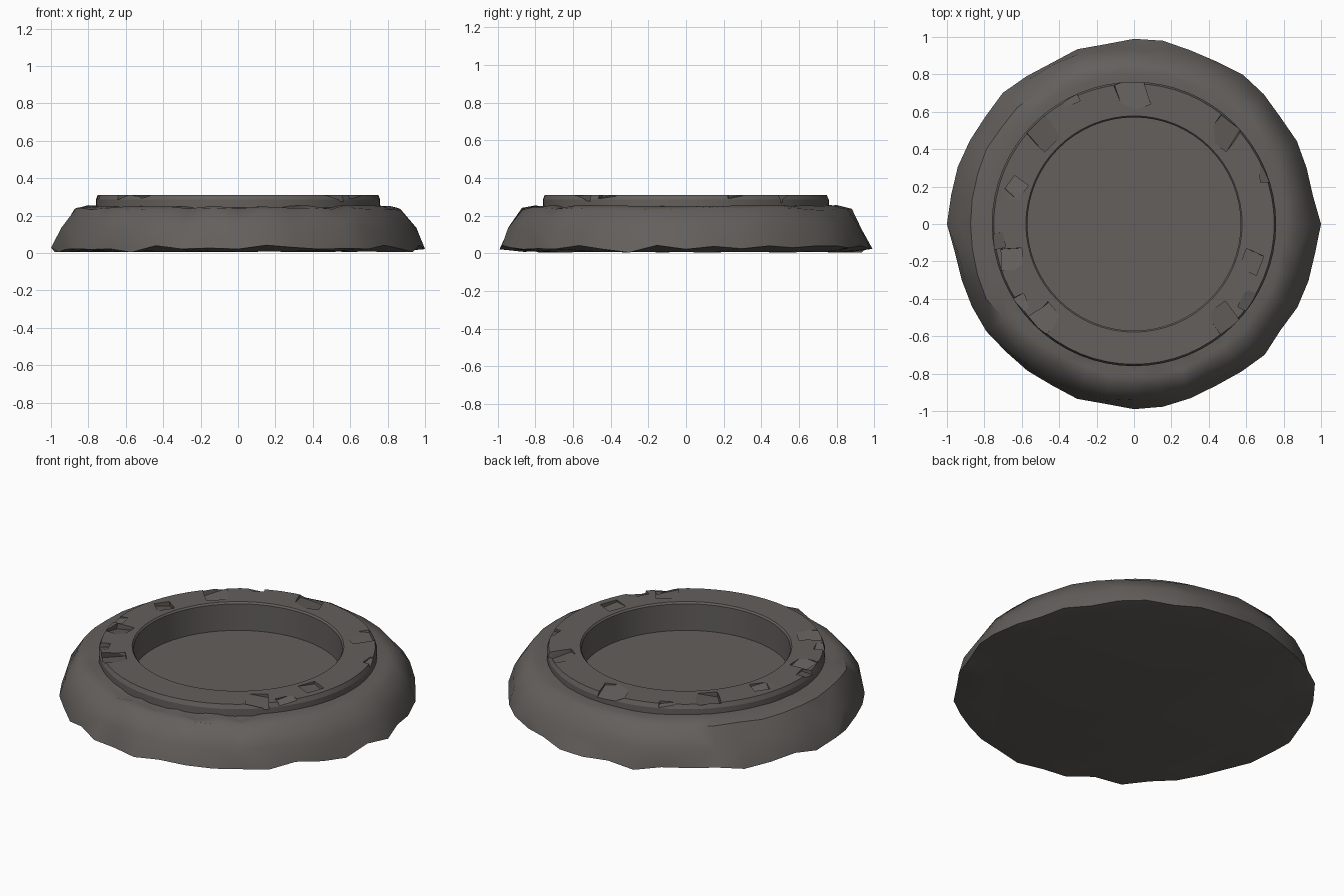
import bpy, bmesh, math, random
from mathutils import Vector

random.seed(7)
TAU = math.tau
if "Cube" in bpy.data.objects:
    bpy.data.objects.remove(bpy.data.objects["Cube"], do_unlink=True)

stone = bpy.data.materials.new("dark grey stone")
stone.use_nodes = True
colour = (0.125, 0.115, 0.107, 1)
stone.diffuse_color = colour
stone.node_tree.nodes["Principled BSDF"].inputs["Base Color"].default_value = colour


def finish(name, bm, angle=35):
    """Turn a bmesh into a stone object, smooth except at sharp edges."""
    bmesh.ops.recalc_face_normals(bm, faces=bm.faces)
    mesh = bpy.data.meshes.new(name)
    bm.to_mesh(mesh)
    bm.free()
    mesh.materials.append(stone)
    obj = bpy.data.objects.new(name, mesh)
    bpy.context.collection.objects.link(obj)
    smooth(obj, angle)
    return obj


def smooth(obj, angle):
    bpy.ops.object.select_all(action="DESELECT")
    obj.select_set(True)
    bpy.context.view_layer.objects.active = obj
    bpy.ops.object.shade_smooth_by_angle(angle=math.radians(angle))


def lathe(profile, count, closed=False):
    """Spin (radius, height, radius wobble, height wobble) points into rings."""
    bm = bmesh.new()
    rings = []
    for r, z, dr, dz in profile:
        ring = []
        for i in range(count):
            a = TAU * i / count
            rad = r + random.uniform(-dr, dr)
            ring.append(bm.verts.new((rad * math.cos(a), rad * math.sin(a),
                                      z + random.uniform(-dz, dz))))
        rings.append(ring)
    pairs = list(zip(rings, rings[1:])) + ([(rings[-1], rings[0])] if closed else [])
    for lower, upper in pairs:
        for i in range(count):
            j = (i + 1) % count
            bm.faces.new((lower[i], lower[j], upper[j], upper[i]))
    return bm, rings


# Rough outer skirt with its underside
bm, rings = lathe([(0.84, 0.008, 0.02, 0.004),
                   (0.98, 0.03, 0.013, 0.012),
                   (0.945, 0.13, 0.012, 0.012),
                   (0.875, 0.235, 0.012, 0.007),
                   (0.81, 0.252, 0.012, 0.004),
                   (0.73, 0.25, 0, 0)], 40)
bm.faces.new(rings[0])
rim = rings[1]
for i in (12, 16, 19, 21, 26, 38):      # broken teeth along the lower rim
    rim[i].co.z = 0.004
for i in (0, 10, 20, 30):               # full width along both axes
    rim[i].co.xy = rim[i].co.xy.normalized() * (1 if i % 20 == 0 else 0.99)
for i in (24, 28, 30, 32, 34):          # knocked-in shoulder
    rings[4][i].co.z -= 0.02
    rings[3][i].co.xy *= 0.98
bmesh.ops.triangulate(bm, faces=[f for f in bm.faces if len(f.verts) == 4])
finish("outer_skirt", bm, 40)

# Raised inner ring, a closed tube
bm, _ = lathe([(0.57, 0.10, 0, 0), (0.76, 0.10, 0, 0), (0.76, 0.285, 0, 0),
               (0.75, 0.31, 0, 0), (0.578, 0.31, 0, 0), (0.57, 0.30, 0, 0)],
              64, closed=True)
ring = finish("inner_ring", bm)

# Chips knocked out of the ring: angle, radius, size
chips = [(91, 0.69, 0.16), (46, 0.68, 0.14), (-18, 0.66, 0.10), (-47, 0.69, 0.13),
         (-34, 0.75, 0.10), (-133, 0.69, 0.13), (-145, 0.75, 0.09), (-164, 0.68, 0.11),
         (-173, 0.74, 0.08), (163, 0.66, 0.09), (134, 0.68, 0.14), (117, 0.76, 0.08),
         (20, 0.76, 0.08)]
bm = bmesh.new()
for angle, radius, size in chips:
    a = math.radians(angle)
    made = bmesh.ops.create_cube(bm, size=1)["verts"]
    tilt = random.uniform(0.12, 0.28) * random.choice((-1, 1))
    lean = random.uniform(0.05, 0.25)
    turn = a + random.uniform(-0.35, 0.35)
    for v in made:
        p = Vector((v.co.x * size, v.co.y * size * random.uniform(0.8, 1.2), v.co.z * 0.08))
        p.z += p.x * -lean + p.y * tilt
        c, s = math.cos(turn), math.sin(turn)
        v.co = (radius * math.cos(a) + p.x * c - p.y * s,
                radius * math.sin(a) + p.x * s + p.y * c, 0.336 + p.z)
bmesh.ops.triangulate(bm, faces=bm.faces)
cutter = finish("chip_cutters", bm)
cutter.hide_render = True

cut = ring.modifiers.new("chips", "BOOLEAN")
cut.operation = "DIFFERENCE"
cut.solver = "EXACT"
cut.use_self = True
cut.object = cutter
bpy.ops.object.select_all(action="DESELECT")
ring.select_set(True)
bpy.context.view_layer.objects.active = ring
bpy.ops.object.modifier_apply(modifier=cut.name)
bpy.data.objects.remove(cutter, do_unlink=True)
smooth(ring, 15)

# Sunken floor
bm = bmesh.new()
bmesh.ops.create_circle(bm, cap_ends=True, segments=48, radius=0.6)
for v in bm.verts:
    v.co.z = 0.14
finish("floor", bm)
